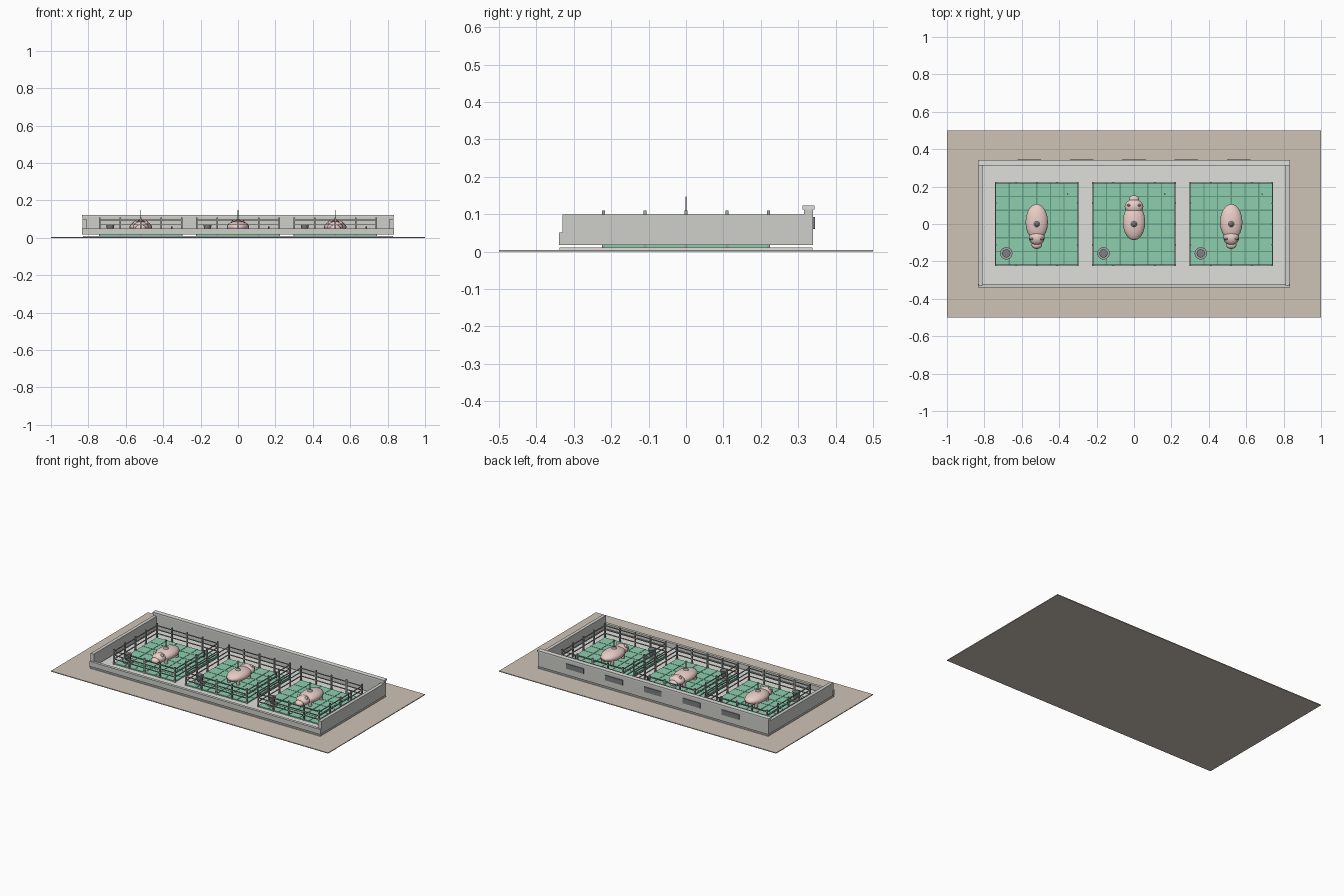
import bpy
from math import radians

if "Cube" in bpy.data.objects:
    bpy.data.objects.remove(bpy.data.objects["Cube"])


def mat(name, c):
    m = bpy.data.materials.new(name)
    m.diffuse_color = (*c, 1)
    m.use_nodes = True
    m.node_tree.nodes["Principled BSDF"].inputs["Base Color"].default_value = m.diffuse_color
    return m


SOIL = mat("soil", (0.62, 0.55, 0.47))
CONCRETE = mat("concrete", (0.74, 0.74, 0.71))
WALL = mat("wall", (0.62, 0.62, 0.59))
GREEN = mat("green_slats", (0.27, 0.62, 0.43))
GAP = mat("slat_gap", (0.12, 0.33, 0.22))
METAL = mat("metal", (0.36, 0.38, 0.38))
DARK = mat("dark", (0.2, 0.21, 0.22))
PINK = mat("pink", (0.82, 0.61, 0.57))


def finish(name, m, smooth=False):
    o = bpy.context.object
    o.name = name
    o.data.materials.append(m)
    if smooth:
        bpy.ops.object.shade_smooth_by_angle(angle=radians(40))
    return o


def box(name, x0, x1, y0, y1, z0, z1, m):
    bpy.ops.mesh.primitive_cube_add(
        size=1, location=((x0 + x1) / 2, (y0 + y1) / 2, (z0 + z1) / 2))
    bpy.context.object.scale = (x1 - x0, y1 - y0, z1 - z0)
    return finish(name, m)


def cone(name, x, y, z0, z1, r0, r1, m, n=16):
    bpy.ops.mesh.primitive_cone_add(vertices=n, radius1=r0, radius2=r1, depth=z1 - z0,
                                    location=(x, y, (z0 + z1) / 2))
    return finish(name, m, True)


def ball(name, x, y, z, sx, sy, sz, m):
    bpy.ops.mesh.primitive_uv_sphere_add(segments=20, ring_count=12, radius=1,
                                         location=(x, y, z))
    bpy.context.object.scale = (sx, sy, sz)
    return finish(name, m, True)


# Ground and floor slab
box("ground_plate", -1, 1, -0.5, 0.5, 0, 0.005, SOIL)
box("floor_slab", -0.83, 0.83, -0.338, 0.338, 0.005, 0.011, CONCRETE)

# Shell walls
for s, side in ((-1, "left"), (1, "right")):
    a, b = sorted((s * 0.81, s * 0.832))
    box(side + "_wall", a, b, -0.33, 0.33, 0.018, 0.1, WALL)
box("front_wall", -0.835, 0.835, -0.34, -0.322, 0.018, 0.051, WALL)
box("back_wall", -0.832, 0.832, 0.316, 0.34, 0.018, 0.113, WALL)
box("back_wall_cap", -0.835, 0.835, 0.312, 0.343, 0.113, 0.123, CONCRETE)

# Vent windows on the back wall
for i in range(5):
    x = -0.56 + 0.28 * i
    box("vent_window", x - 0.063, x + 0.063, 0.338, 0.345, 0.06, 0.093, DARK)


def pen_floor(cx):
    box("slatted_floor", cx - 0.22, cx + 0.22, -0.22, 0.22, 0.011, 0.018, GREEN)
    for i in range(1, 6):
        t = -0.22 + 0.44 * i / 6
        box("slat_gap_x", cx + t - 0.003, cx + t + 0.003, -0.22, 0.22, 0.016, 0.0195, GAP)
        box("slat_gap_y", cx - 0.22, cx + 0.22, t - 0.003, t + 0.003, 0.016, 0.019, GAP)


def pen_fence(cx):
    h, r, p = 0.22, 0.0025, 0.004
    for s in (-1, 1):
        e = s * h
        for z in (0.045, 0.07, 0.096):
            box("fence_rail_x", cx - h, cx + h, e - r, e + r, z - r, z + r, METAL)
            box("fence_rail_y", cx + e - r, cx + e + r, -h, h, z - r, z + r, METAL)
        for i in range(5):
            t = -h + h * i / 2
            box("fence_post", cx + t - p, cx + t + p, e - p, e + p, 0.011, 0.11, METAL)
            if 0 < i < 4:
                box("fence_post", cx + e - p, cx + e + p, t - p, t + p, 0.011, 0.11, METAL)


def pen_fittings(cx):
    # Feeder bowl with hopper
    x, y = cx - 0.163, -0.157
    cone("feeder_tray", x, y, 0.018, 0.03, 0.033, 0.033, METAL, 20)
    cone("feeder_hopper", x, y, 0.03, 0.07, 0.014, 0.022, DARK, 20)
    # Drinker pipe
    cone("drinker", cx + 0.165, 0.16, 0.018, 0.06, 0.004, 0.004, DARK, 8)
    # Heat lamp on its cord
    cone("lamp_shade", cx, 0, 0.085, 0.1, 0.02, 0.007, METAL)
    cone("lamp_cord", cx, 0, 0.095, 0.148, 0.002, 0.002, DARK, 8)


def pig(cx, d, hw):
    c = 0.01
    ball("pig_body", cx, c, 0.057, 0.06, 0.097, 0.034, PINK)
    ball("pig_head", cx, c + d * 0.083, 0.058, hw, 0.04, 0.03, PINK)
    ball("pig_snout", cx, c + d * 0.122, 0.052, 0.028, 0.021, 0.018, PINK)
    for s in (-1, 1):
        ear = ball("pig_ear", cx + s * 0.028, c + d * 0.09, 0.08, 0.01, 0.006, 0.012, PINK)
        ear.rotation_euler = (0, s * 0.5, 0)
        for k in (-1, 1):
            cone("pig_leg", cx + s * 0.033, c + k * 0.055, 0.018, 0.05, 0.01, 0.013, PINK, 12)


# Three pens; the middle pig faces the back
for cx, d, hw in ((-0.52, -1, 0.042), (0, 1, 0.05), (0.52, -1, 0.042)):
    pen_floor(cx)
    pen_fence(cx)
    pen_fittings(cx)
    pig(cx, d, hw)
